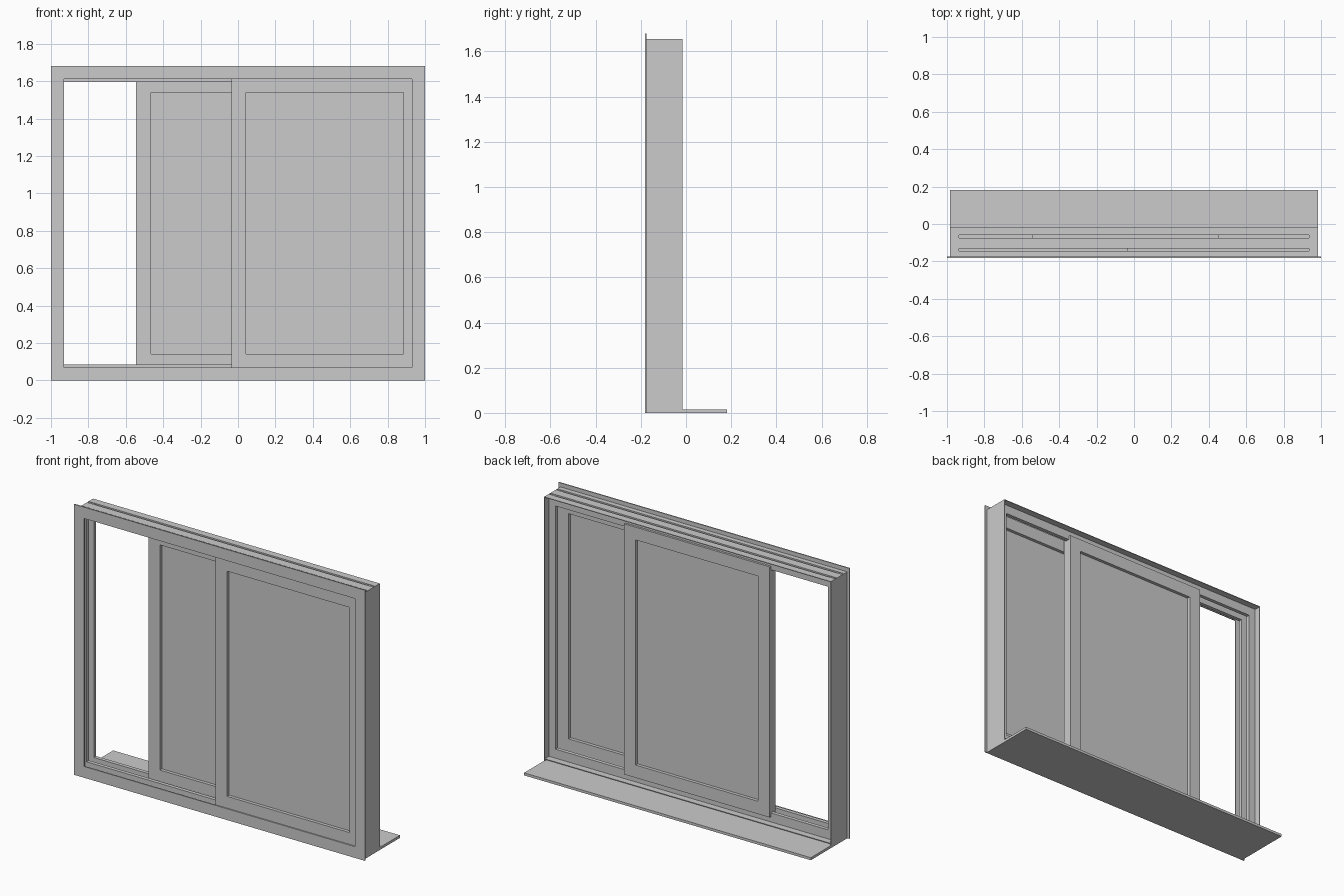
import bpy, bmesh

if "Cube" in bpy.data.objects:
    bpy.data.objects.remove(bpy.data.objects["Cube"])


def finish(name, bm):
    bmesh.ops.recalc_face_normals(bm, faces=bm.faces)
    me = bpy.data.meshes.new(name)
    bm.to_mesh(me)
    bm.free()
    ob = bpy.data.objects.new(name, me)
    bpy.context.collection.objects.link(ob)
    return ob


def box(name, x0, x1, y0, y1, z0, z1):
    bm = bmesh.new()
    bmesh.ops.create_cube(bm, size=1)
    for v in bm.verts:
        v.co.x = x0 if v.co.x < 0 else x1
        v.co.y = y0 if v.co.y < 0 else y1
        v.co.z = z0 if v.co.z < 0 else z1
    return finish(name, bm)


def ring(name, x0, x1, z0, z1, w, y0, y1):
    """Rectangular picture-frame ring of border width w."""
    bm = bmesh.new()
    loops = []
    for d, y in ((0, y0), (0, y1), (w, y1), (w, y0)):
        loops.append([bm.verts.new((x, y, z)) for x, z in
                      ((x0 + d, z0 + d), (x1 - d, z0 + d),
                       (x1 - d, z1 - d), (x0 + d, z1 - d))])
    for i in range(4):
        a, b = loops[i], loops[(i + 1) % 4]
        for j in range(4):
            k = (j + 1) % 4
            bm.faces.new((a[j], a[k], b[k], b[j]))
    return finish(name, bm)


def extrude_x(name, prof, x0, x1):
    """Extrude a closed (y, z) profile along x."""
    bm = bmesh.new()
    a = [bm.verts.new((x0, y, z)) for y, z in prof]
    b = [bm.verts.new((x1, y, z)) for y, z in prof]
    for i in range(len(prof)):
        j = (i + 1) % len(prof)
        bm.faces.new((a[i], a[j], b[j], b[i]))
    bm.faces.new(a)
    bm.faces.new(b)
    return finish(name, bm)


BODY, BACK, MID = 0.985, -0.015, 0.84
TRACKS = (-0.1375, -0.0675)
T = 0.004

# Front flange around the opening
ring("front_flange", -1, 1, 0, 1.68, 0.07, -0.182, -0.175)

# Head and bottom rails: thin web with hollow track ridges
top, tip = 1.655, 1.595
outer, inner = [(-0.178, top)], [(-0.178, top - T)]
for c in TRACKS:
    outer += [(c - .0075, top), (c - .0075, tip + T), (c + .0075, tip + T), (c + .0075, top)]
    inner += [(c - .0075 - T, top - T), (c - .0075 - T, tip), (c + .0075 + T, tip), (c + .0075 + T, top - T)]
outer.append((BACK, top))
inner.append((BACK, top - T))
profile = outer + inner[::-1]
extrude_x("head_rail", profile, -BODY, BODY)
extrude_x("bottom_rail", [(y, 2 * MID - z) for y, z in profile], -BODY, BODY)

# Side jambs with vertical track ridges
for side, s in (("left", -1), ("right", 1)):
    box(side + "_jamb", s * BODY, s * (BODY - T), -0.178, BACK, 0.012, top)
    for i, c in enumerate(TRACKS):
        box(f"{side}_jamb_track_{i}", s * (BODY - T), s * 0.935,
            c - .0115, c + .0115, 0.03, top - T)

# Projecting sill
box("sill", -BODY, BODY, -0.18, 0.182, 0, 0.016)

# Sliding sashes with recessed panes
for name, x0, yb in (("front", -0.035, -0.113), ("rear", -0.545, -0.043)):
    x1 = x0 + 1.0
    yf = yb - 0.058
    ring(name + "_sash", x0, x1, 0.062, 1.618, 0.079, yf, yb)
    yc = (yf + yb) / 2
    box(name + "_pane", x0 + .075, x1 - .075, yc - .009, yc + .009, 0.135, 1.545)
